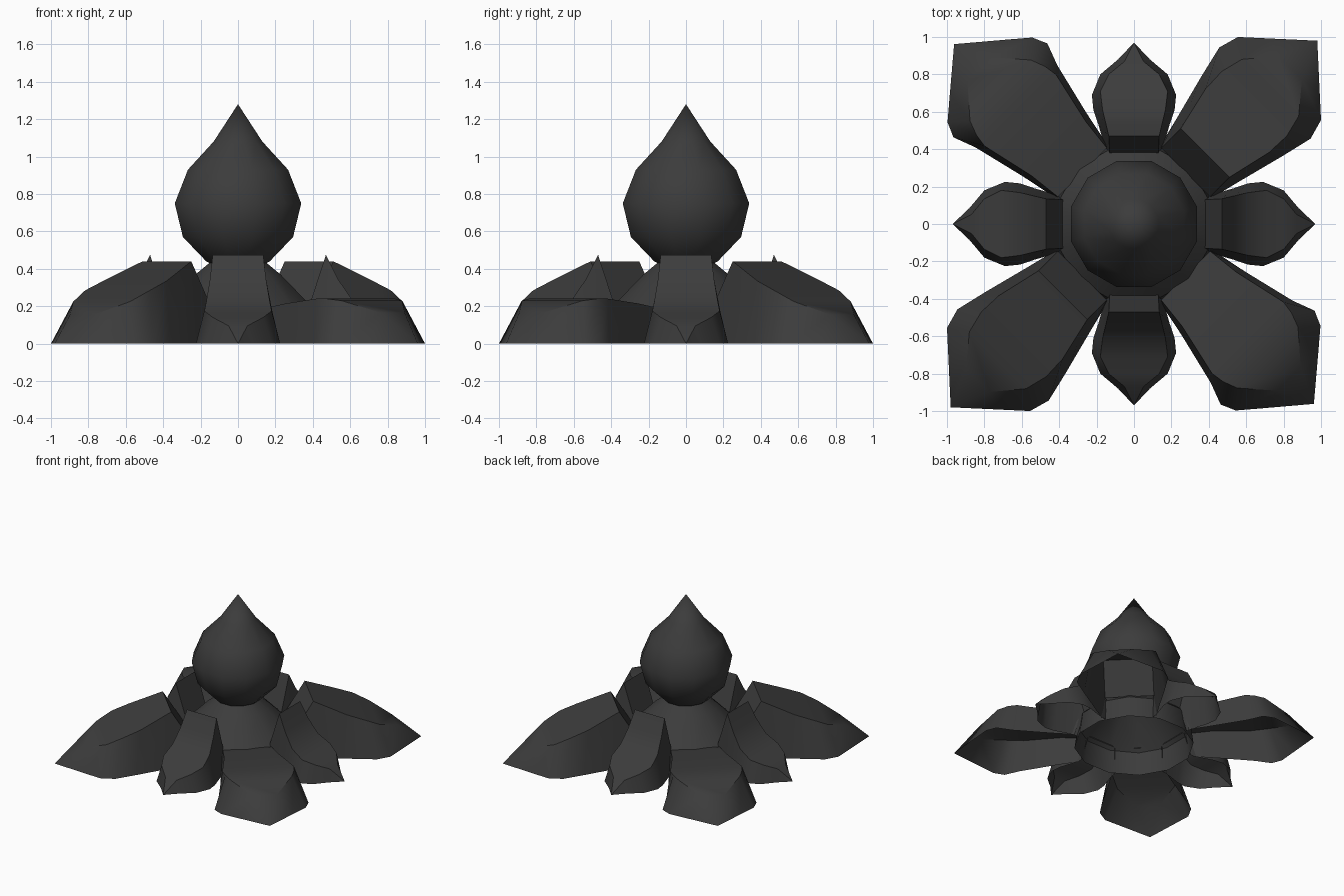
import bpy, bmesh, math

cube = bpy.data.objects.get("Cube")
if cube:
    bpy.data.objects.remove(cube)

iron = bpy.data.materials.new("dark_iron")
iron.use_nodes = True
COLOUR = (0.045, 0.045, 0.045, 1)
iron.diffuse_color = COLOUR
iron.node_tree.nodes["Principled BSDF"].inputs["Base Color"].default_value = COLOUR


def finish(name, bm, angle):
    """Turn a bmesh into a shaded, coloured object."""
    bmesh.ops.remove_doubles(bm, verts=bm.verts, dist=0.0005)
    mesh = bpy.data.meshes.new(name)
    bm.to_mesh(mesh)
    bm.free()
    mesh.materials.append(iron)
    obj = bpy.data.objects.new(name, mesh)
    bpy.context.collection.objects.link(obj)
    bpy.ops.object.select_all(action="DESELECT")
    obj.select_set(True)
    bpy.context.view_layer.objects.active = obj
    bpy.ops.object.shade_smooth_by_angle(angle=math.radians(angle))


def lathe(name, profile, angle, sides=12):
    """Revolve a (radius, height) profile, with a flat side facing the front."""
    bm = bmesh.new()
    rings = []
    for r, z in profile:
        spin = [math.tau * (k + 0.5) / sides for k in range(sides)]
        rings.append([bm.verts.new((r * math.cos(a), r * math.sin(a), z)) for a in spin])
    for low, high in zip(rings, rings[1:]):
        for k in range(sides):
            n = (k + 1) % sides
            bm.faces.new((low[k], low[n], high[n], high[k]))
    finish(name, bm, angle)


def petal(name, stations, degrees):
    """Hollow leaf: each station is crease (u, w, z) then ground edge (u, w)."""
    bm = bmesh.new()
    a = math.radians(degrees)

    def vert(u, w, z):
        return bm.verts.new((u * math.cos(a) - w * math.sin(a),
                             u * math.sin(a) + w * math.cos(a), z))

    rows = []
    for u, w, z, ground_u, ground_w in stations:
        rows.append([vert(ground_u, -ground_w, 0), vert(u, -w, z),
                     vert(u, w, z), vert(ground_u, ground_w, 0)])
    bmesh.ops.remove_doubles(bm, verts=rows[-1], dist=0.0005)
    tip = next(v for v in rows[-1] if v.is_valid)
    # Right wall, top face and left wall between neighbouring stations
    for near, far in zip(rows[:-1], rows[1:-1]):
        for k in range(3):
            bm.faces.new((near[k], far[k], far[k + 1], near[k + 1]))
    # Three facets meeting at the pointed tip
    for k in range(3):
        bm.faces.new((rows[-2][k], tip, rows[-2][k + 1]))
    finish(name, bm, 38)


# Pointed bulb, and the flared collar with its open foot
lathe("bulb", [(0.135, 0.42), (0.176, 0.44), (0.305, 0.57), (0.35, 0.75),
               (0.277, 0.93), (0.135, 1.08), (0, 1.28)], 50)
lathe("collar", [(0.45, 0), (0.425, 0.18), (0.235, 0.37), (0.135, 0.45)], 30)

# Leaf shapes, from the collar out to the tip
SMALL = [(0.38, 0.13, 0.20, 0.42, 0.165), (0.47, 0.135, 0.475, 0.46, 0.17),
         (0.535, 0.15, 0.345, 0.53, 0.19), (0.61, 0.168, 0.235, 0.61, 0.217),
         (0.71, 0.18, 0.175, 0.69, 0.225), (0.80, 0.135, 0.14, 0.80, 0.18),
         (0.87, 0.05, 0.095, 0.88, 0.085), (0.97, 0, 0, 0.97, 0)]
HIGH = [(0.39, 0.185, 0.20, 0.43, 0.205), (0.537, 0.184, 0.44, 0.55, 0.235),
        (0.78, 0.24, 0.335, 0.82, 0.305), (0.91, 0.245, 0.285, 0.99, 0.345),
        (1.03, 0.215, 0.225, 1.10, 0.314), (1.18, 0.09, 0.155, 1.21, 0.193),
        (1.386, 0, 0, 1.386, 0)]
LOW = [(0.39, 0.185, 0.19, 0.43, 0.205), (0.57, 0.205, 0.215, 0.60, 0.24),
       (0.86, 0.27, 0.24, 0.89, 0.31), (0.93, 0.26, 0.24, 1.01, 0.355),
       (1.01, 0.23, 0.23, 1.09, 0.32), (1.17, 0.09, 0.165, 1.19, 0.202),
       (1.36, 0, 0, 1.36, 0)]

for side, turn in (("left", 0), ("back", 90), ("right", 180), ("front", 270)):
    petal("small_petal_" + side, SMALL, turn)

for corner, turn, shape in (("back_left", 45, HIGH), ("back_right", 135, LOW),
                            ("front_right", 225, HIGH), ("front_left", 315, LOW)):
    petal("large_petal_" + corner, shape, turn)
